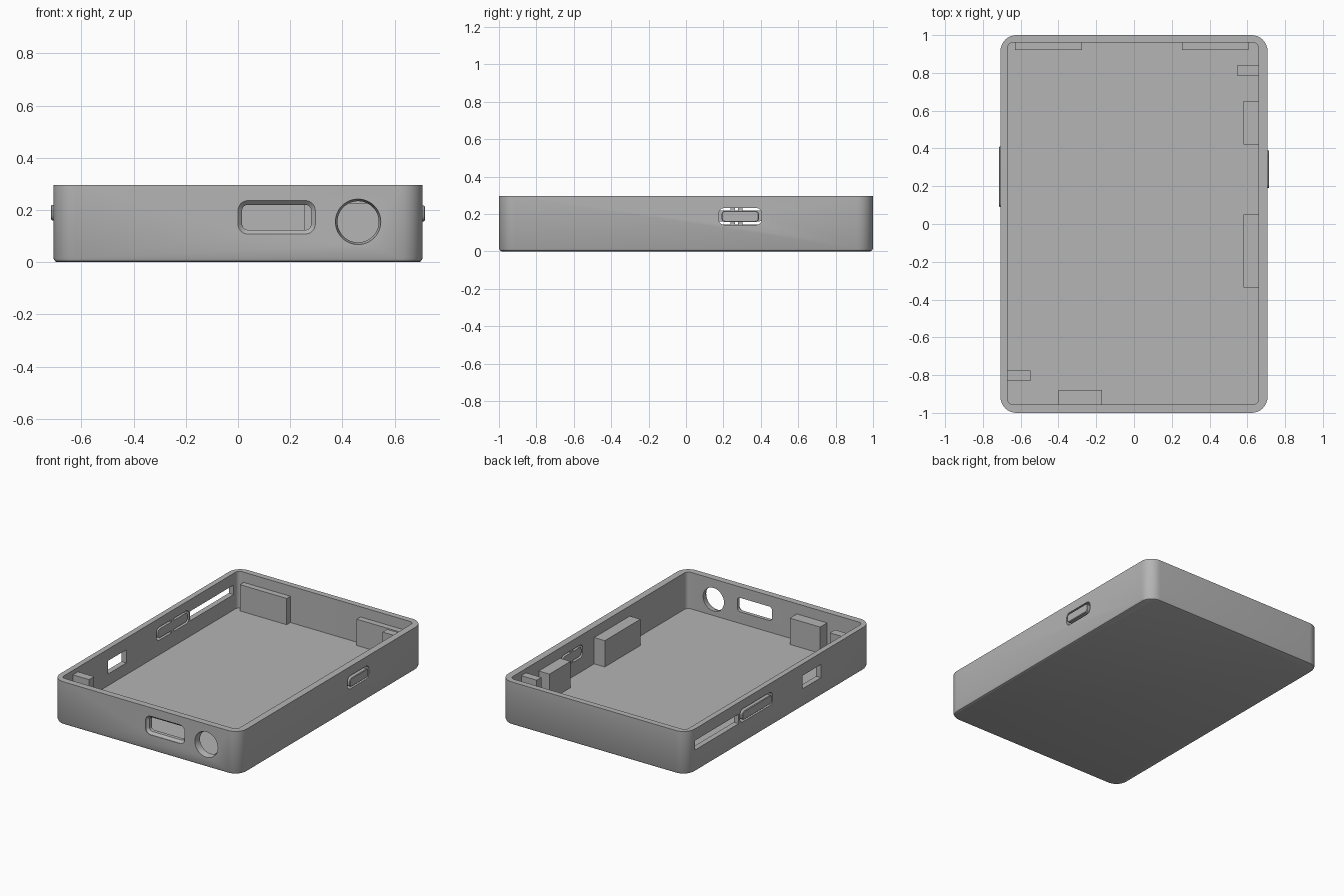
import bpy, bmesh, math
from mathutils import Vector

cube = bpy.data.objects.get("Cube")
if cube:
    bpy.data.objects.remove(cube, do_unlink=True)

grey = bpy.data.materials.new("case_grey")
grey.use_nodes = True
colour = (0.46, 0.46, 0.46, 1)
grey.diffuse_color = colour
grey.node_tree.nodes["Principled BSDF"].inputs["Base Color"].default_value = colour

HALF_X, HEIGHT, FLOOR = 0.707, 0.295, 0.045
BLOCK_TOP, POST_TOP = 0.225, 0.265
IN_X0, IN_X1, IN_Y0, IN_Y1 = -0.67, 0.66, -0.955, 0.96
PLACE = {"x": lambda u, v, d: Vector((d, u, v)),
         "y": lambda u, v, d: Vector((u, d, v)),
         "z": lambda u, v, d: Vector((u, v, d))}


def loft(name, axis, rect, radius, sections, steps=8):
    """Rounded rectangle swept along an axis; sections are (depth, inset)."""
    u0, u1, v0, v1 = rect
    bm = bmesh.new()
    rings = []
    for depth, inset in sections:
        ring = []
        for k, (u, v) in enumerate([(u1 - radius, v1 - radius), (u0 + radius, v1 - radius),
                                    (u0 + radius, v0 + radius), (u1 - radius, v0 + radius)]):
            for i in range(steps + 1):
                a = (k + i / steps) * math.pi / 2
                r = radius - inset
                ring.append(bm.verts.new(PLACE[axis](u + r * math.cos(a), v + r * math.sin(a), depth)))
        rings.append(ring)
    for a, b in zip(rings, rings[1:]):
        for i in range(len(a)):
            j = (i + 1) % len(a)
            bm.faces.new((a[i], a[j], b[j], b[i]))
    bm.faces.new(rings[0])
    bm.faces.new(rings[-1])
    bmesh.ops.remove_doubles(bm, verts=bm.verts, dist=1e-5)
    bmesh.ops.recalc_face_normals(bm, faces=bm.faces)
    return finish(name, bm)


def box(name, x0, x1, y0, y1, z0, z1):
    bm = bmesh.new()
    bmesh.ops.create_cube(bm, size=1)
    for v in bm.verts:
        v.co = Vector(((x0 + x1) / 2 + v.co.x * (x1 - x0),
                       (y0 + y1) / 2 + v.co.y * (y1 - y0),
                       (z0 + z1) / 2 + v.co.z * (z1 - z0)))
    return finish(name, bm)


def finish(name, bm):
    mesh = bpy.data.meshes.new(name)
    bm.to_mesh(mesh)
    bm.free()
    mesh.materials.append(grey)
    obj = bpy.data.objects.new(name, mesh)
    bpy.context.collection.objects.link(obj)
    return obj


def select(obj):
    bpy.ops.object.select_all(action="DESELECT")
    obj.select_set(True)
    bpy.context.view_layer.objects.active = obj


def smooth(obj):
    select(obj)
    bpy.ops.object.shade_smooth_by_angle(angle=math.radians(35))


def cut(target, cutter):
    cutter.hide_render = True
    mod = target.modifiers.new("cut", "BOOLEAN")
    mod.operation, mod.solver, mod.object = "DIFFERENCE", "EXACT", cutter
    select(target)
    bpy.ops.object.modifier_apply(modifier=mod.name)
    bpy.data.objects.remove(cutter, do_unlink=True)


# Open tray with a softened lower edge
case = loft("case_shell", "z", (-HALF_X, HALF_X, -1, 1), 0.085,
            [(0, 0.015), (0.004, 0.006), (0.015, 0), (HEIGHT, 0)])
cut(case, loft("cavity", "z", (IN_X0, IN_X1, IN_Y0, IN_Y1), 0.03, [(FLOOR, 0), (0.5, 0)]))

# Front openings with chamfered outer rims
for name, rect, radius, chamfer in [("front_slot", (0, 0.296, 0.108, 0.236), 0.038, 0.016),
                                    ("front_round_hole", (0.373, 0.547, 0.068, 0.242), 0.087, 0.008)]:
    cut(case, loft(name, "y", rect, radius,
                   [(-1.02, 0), (-1 + 0.004, 0), (-1 + 0.02, chamfer), (-0.9, chamfer)], 12))

# Side openings
for y0, y1, z0, z1 in [(0.44, 0.91, 0.15, 0.215), (-0.45, -0.25, 0.125, 0.215)]:
    cut(case, box("side_opening", -0.8, -0.62, y0, y1, z0, z1))

# Flexing buttons, each in a slightly larger slot and held by thin bridges
for side, sign, y0, y1, z0, z1 in [("left", 1, 0.19, 0.39, 0.157, 0.217),
                                   ("right", -1, 0.09, 0.41, 0.16, 0.22)]:
    gap = 0.015
    cut(case, loft("button_gap", "x", (y0 - gap, y1 + gap, z0 - gap, z1 + gap), 0.03,
                   [(sign * 0.6, 0), (sign * 0.8, 0)]))
    inner = IN_X1 if sign > 0 else -IN_X0
    smooth(loft(side + "_button", "x", (y0, y1, z0, z1), 0.02,
                [(sign * inner, 0), (sign * 0.712, 0), (sign * 0.716, 0.004)]))
    mid = (y0 + y1) / 2
    xs = sorted((sign * inner, sign * (inner + 0.02)))
    box(side + "_button_bridge", *xs, mid - 0.012, mid + 0.012, z0 - gap, z1 + gap)
smooth(case)

# Support blocks along the inner walls
for name, x0, x1, y0, y1, top in [
        ("back_block_right", -0.63, -0.275, 0.92, IN_Y1, BLOCK_TOP),
        ("back_block_left", 0.255, 0.607, 0.92, IN_Y1, BLOCK_TOP),
        ("side_block_back", 0.58, IN_X1, 0.42, 0.65, BLOCK_TOP),
        ("side_block_front", 0.58, IN_X1, -0.335, 0.05, BLOCK_TOP),
        ("front_block", -0.4, -0.17, IN_Y0, -0.88, BLOCK_TOP),
        ("back_post", 0.545, IN_X1, 0.787, 0.838, POST_TOP),
        ("front_post", IN_X0, -0.547, -0.83, -0.775, POST_TOP)]:
    box(name, x0, x1, y0, y1, FLOOR, top)
